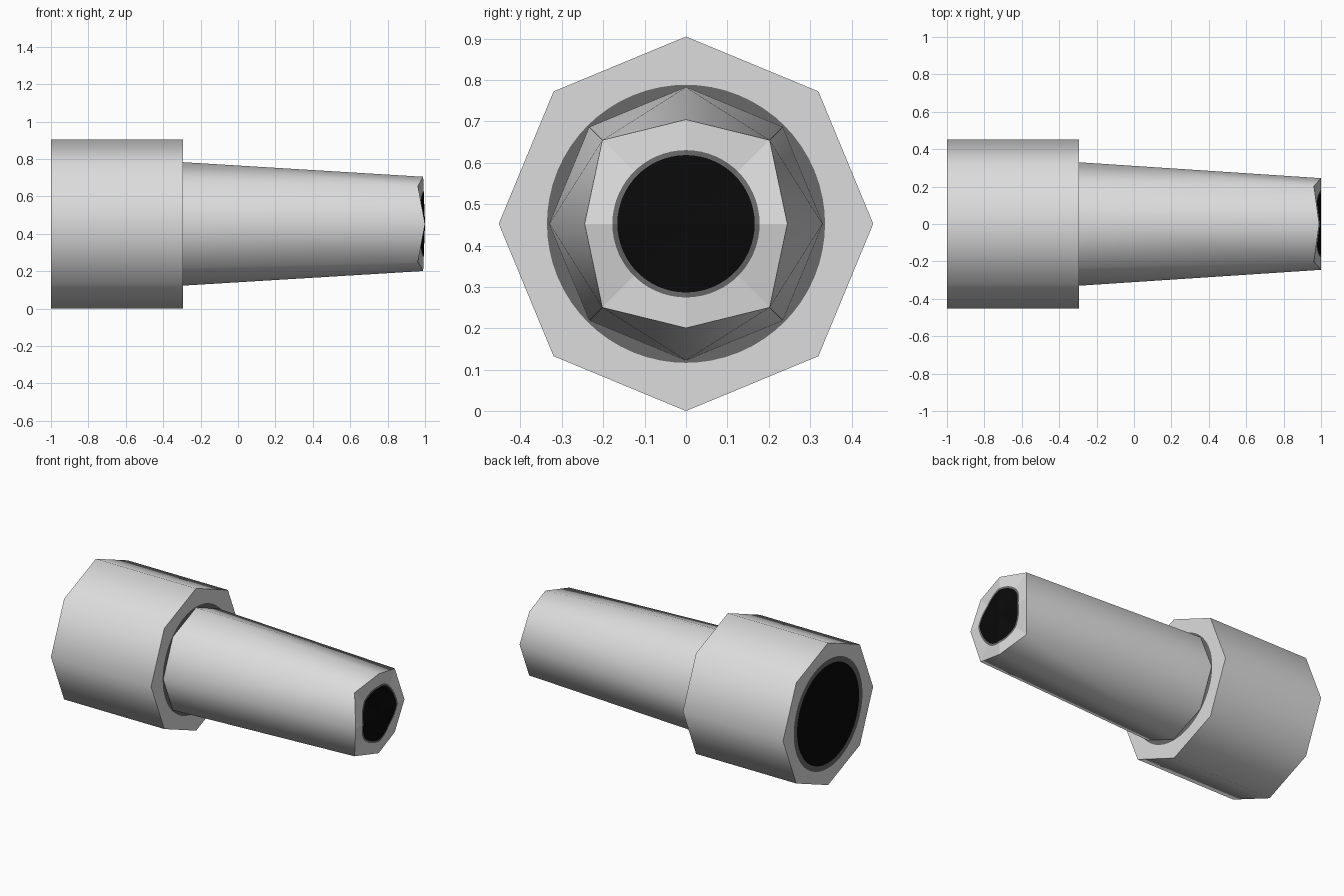
import bpy, bmesh, math

if "Cube" in bpy.data.objects:
    bpy.data.objects.remove(bpy.data.objects["Cube"])

CZ = 0.4525          # height of the long axis
SEG = 64             # segments of the painted circles


def material(name, v):
    m = bpy.data.materials.new(name)
    m.diffuse_color = (v, v, v, 1)
    m.use_nodes = True
    m.node_tree.nodes["Principled BSDF"].inputs["Base Color"].default_value = m.diffuse_color
    return m


MATS = [material("light_grey", 0.72), material("dark_grey", 0.14), material("black", 0.003)]


def finish(name, bm, smooth=False):
    me = bpy.data.meshes.new(name)
    bm.to_mesh(me)
    bm.free()
    for m in MATS:
        me.materials.append(m)
    ob = bpy.data.objects.new(name, me)
    bpy.context.collection.objects.link(ob)
    if smooth:
        bpy.ops.object.select_all(action='DESELECT')
        ob.select_set(True)
        bpy.context.view_layer.objects.active = ob
        bpy.ops.object.shade_smooth_by_angle(angle=math.radians(60))
    return ob


def octagon(corners):
    """corners: (x, radius) for side, diagonal and top corners of an octagon."""
    side, diag, top = corners
    pts = []
    for i in range(8):
        x, r = diag if i % 2 else (side if i % 4 == 0 else top)
        a = i * math.pi / 4
        pts.append((x, r * math.cos(a), CZ + r * math.sin(a)))
    return pts


def tube(name, back, front):
    """Eight-sided wall between two octagons, split from flats to diagonals."""
    bm = bmesh.new()
    b = [bm.verts.new(p) for p in octagon(back)]
    f = [bm.verts.new(p) for p in octagon(front)]
    for i in range(8):
        j = (i + 1) % 8
        if i % 2 == 0:
            bm.faces.new((b[i], b[j], f[j]))
            bm.faces.new((b[i], f[j], f[i]))
        else:
            bm.faces.new((b[i], b[j], f[i]))
            bm.faces.new((b[j], f[j], f[i]))
    return finish(name, bm, True)


def painted_end(name, corners, centre_x, rings, outward):
    """Octagonal end face with concentric painted circles.
    rings: (radius, material inside), outermost first."""
    pts = octagon(corners)
    bm = bmesh.new()
    outer = []
    for k in range(SEG):
        i, t = divmod(k, SEG // 8)
        t /= SEG // 8
        p, q = pts[i], pts[(i + 1) % 8]
        outer.append(tuple(p[n] + (q[n] - p[n]) * t for n in range(3)))
    loop, mat = [bm.verts.new(p) for p in outer], 0
    for radius, inner_mat in rings + [(0, 0)]:
        if radius:
            new = []
            for x, y, z in outer:
                s = radius / math.hypot(y, z - CZ)
                new.append(bm.verts.new((centre_x + (x - centre_x) * s, y * s, CZ + (z - CZ) * s)))
        else:
            new = [bm.verts.new((centre_x, 0, CZ))] * SEG
        for k in range(SEG):
            j = (k + 1) % SEG
            vs = [loop[k], loop[j], new[j]] + ([new[k]] if radius else [])
            if outward < 0:
                vs.reverse()
            bm.faces.new(vs).material_index = mat
        loop, mat = new, inner_mat
    return finish(name, bm)


collar_back = [(-1.0, 0.4525)] * 3
collar_front = [(-0.295, 0.4525)] * 3
barrel_back = [(-0.295, 0.33)] * 3
barrel_tip = [(1.0, 0.245), (0.962, 0.286), (0.99, 0.252)]

# wide rear collar with its two end faces
tube("collar_wall", collar_back, collar_front)
painted_end("collar_rear_face", collar_back, -1.0, [(0.345, 1), (0.312, 2)], -1)
painted_end("collar_front_face", collar_front, -0.295, [(0.336, 1)], 1)

# tapered barrel with its pointed tip face and painted opening
tube("barrel_wall", barrel_back, barrel_tip)
painted_end("barrel_tip_face", barrel_tip, 1.0, [(0.178, 1), (0.166, 2)], 1)
